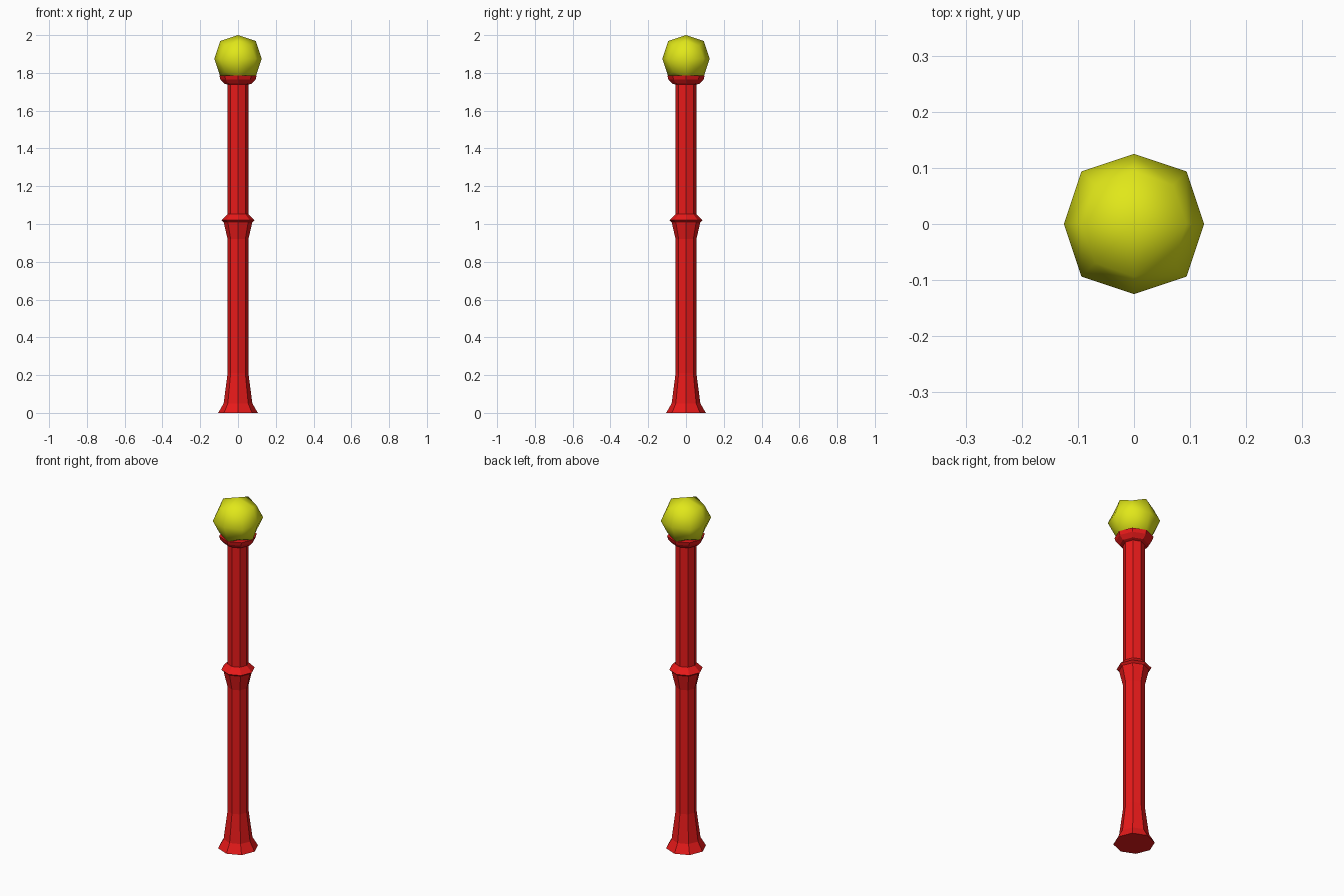
import bpy, bmesh, math
from mathutils import Vector

if "Cube" in bpy.data.objects:
    bpy.data.objects.remove(bpy.data.objects["Cube"])


def paint(obj, name, color):
    mat = bpy.data.materials.new(name)
    mat.diffuse_color = color
    mat.use_nodes = True
    mat.node_tree.nodes["Principled BSDF"].inputs["Base Color"].default_value = mat.diffuse_color
    obj.data.materials.append(mat)


def add_object(name, bm):
    mesh = bpy.data.meshes.new(name)
    bmesh.ops.recalc_face_normals(bm, faces=bm.faces)
    bm.to_mesh(mesh)
    bm.free()
    obj = bpy.data.objects.new(name, mesh)
    bpy.context.collection.objects.link(obj)
    return obj


def lathe(name, profile, sides=8):
    bm = bmesh.new()
    rings = []
    for r, z in profile:
        rings.append([bm.verts.new((r * math.cos(math.tau * i / sides),
                                    r * math.sin(math.tau * i / sides), z))
                      for i in range(sides)])
    for a, b in zip(rings, rings[1:]):
        for i in range(sides):
            j = (i + 1) % sides
            bm.faces.new((a[i], a[j], b[j], b[i]))
    bm.faces.new(rings[0])
    bm.faces.new(rings[-1])
    return add_object(name, bm)


# Eight-sided post: flared foot, shaft, middle collar, cup under the globe
post = lathe("lamp_post", [
    (0.105, 0.0), (0.076, 0.05), (0.055, 0.21), (0.055, 0.92),
    (0.076, 1.01), (0.088, 1.02), (0.055, 1.052), (0.055, 1.738),
    (0.073, 1.743), (0.093, 1.765), (0.099, 1.785)])
paint(post, "red_paint", (0.8, 0.01, 0.01, 1))

# Globe: cube rounded by one subdivision step, smooth shaded
R = 0.125
bm = bmesh.new()
bmesh.ops.create_cube(bm, size=2 * R)
bmesh.ops.subdivide_edges(bm, edges=bm.edges[:], cuts=1, use_grid_fill=True)
pull = {1: 1.0, 2: 0.75, 3: 5 / 9}   # face centres, edge middles, corners
for v in bm.verts:
    v.co *= pull[sum(abs(c) > R / 2 for c in v.co)]
    v.co += Vector((0, 0, 2 - R))
for f in bm.faces:
    f.smooth = True
globe = add_object("lamp_globe", bm)
paint(globe, "yellow_glass", (0.75, 0.8, 0.01, 1))
